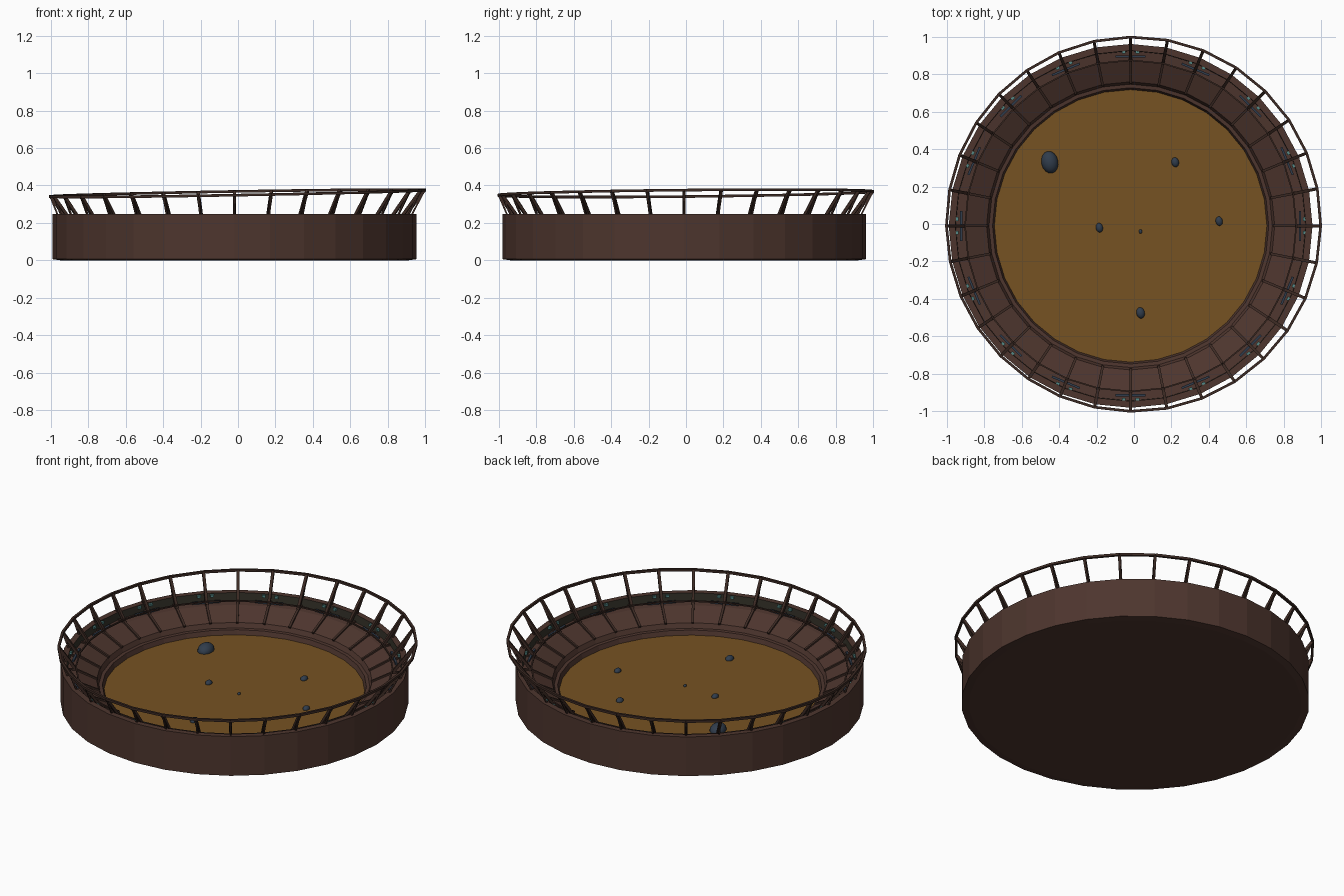
import bpy, bmesh, math
from mathutils import Vector

if "Cube" in bpy.data.objects:
    bpy.data.objects.remove(bpy.data.objects["Cube"])

SIDES = 32
CENTRE = Vector((-0.018, -0.01, 0))


def material(name, rgb):
    m = bpy.data.materials.new(name)
    m.use_nodes = True
    m.diffuse_color = (*rgb, 1)
    node = m.node_tree.nodes["Principled BSDF"]
    node.inputs["Base Color"].default_value = (*rgb, 1)
    node.inputs["Roughness"].default_value = 0.9
    return m


brown = material("brown wood", (0.075, 0.036, 0.027))
dark = material("dark timber", (0.045, 0.023, 0.017))
olive = material("dark olive", (0.035, 0.032, 0.022))
sand = material("ochre sand", (0.18, 0.085, 0.016))
slate = material("slate blue", (0.03, 0.046, 0.072))
teal = material("teal", (0.09, 0.25, 0.24))


def polar(a, r, z):
    return CENTRE + Vector((r * math.cos(a), r * math.sin(a), z))


def finish(bm, name, mat):
    bmesh.ops.recalc_face_normals(bm, faces=bm.faces)
    mesh = bpy.data.meshes.new(name)
    bm.to_mesh(mesh)
    bm.free()
    mesh.materials.append(mat)
    ob = bpy.data.objects.new(name, mesh)
    bpy.context.collection.objects.link(ob)
    return ob


def lathe(name, profile, mat, closed=False):
    bm = bmesh.new()
    rings = []
    for r, z in profile:
        if r == 0:
            rings.append([bm.verts.new(polar(0, 0, z))] * SIDES)
        else:
            rings.append([bm.verts.new(polar(math.tau * i / SIDES, r, z)) for i in range(SIDES)])
    pairs = list(zip(rings, rings[1:]))
    if closed:
        pairs.append((rings[-1], rings[0]))
    for lo, hi in pairs:
        for i in range(SIDES):
            j = (i + 1) % SIDES
            bm.faces.new(dict.fromkeys((lo[i], lo[j], hi[j], hi[i])))
    return finish(bm, name, mat)


def beam(bm, a, b, width):
    # square bar between two points
    d = b - a
    m = d.to_track_quat("Z", "Y").to_matrix().to_4x4()
    m.translation = (a + b) / 2
    geo = bmesh.ops.create_cube(bm, size=1)
    bmesh.ops.scale(bm, vec=(width, width, d.length), verts=geo["verts"])
    bmesh.ops.transform(bm, matrix=m, verts=geo["verts"])


def beams(name, segments, width, mat):
    bm = bmesh.new()
    for a, b in segments:
        beam(bm, a, b, width)
    return finish(bm, name, mat)


# Arena shell with curb, sloped seating, walkway and outer wall
shell = lathe("arena_shell", [
    (0, 0), (0.93, 0), (0.972, 0.006), (0.972, 0.247), (0.937, 0.247), (0.935, 0.2),
    (0.885, 0.195), (0.77, 0.14), (0.757, 0.112), (0.738, 0.11), (0.725, 0.07)], brown)
shell.data.materials.append(olive)
for face in shell.data.polygons:
    c = face.center - CENTRE
    if 0.92 < c.xy.length < 0.94 and 0.21 < c.z < 0.24:
        face.material_index = 1

lathe("sand_floor", [(0, 0.083), (0.728, 0.083)], sand)
angles = [math.tau * i / SIDES for i in range(SIDES)]


# Canopy ring rises and spreads toward one side
def top(a):
    lean = math.cos(a - math.radians(30))
    return polar(a, 1.0 + 0.018 * lean, 0.358 + 0.02 * lean)


step = math.tau / SIDES
beams("canopy_ring", [(top(a), top(a + step)) for a in angles], 0.014, dark)
beams("leaning_posts", [(polar(a, 0.885, 0.2), top(a)) for a in angles], 0.016, dark)
beams("post_braces", [(polar(a, 0.945, 0.24), top(a)) for a in angles], 0.009, dark)

# Seating ribs, walkway ribs and rail
beams("seating_ribs", [(polar(a, 0.765, 0.14), polar(a, 0.885, 0.198)) for a in angles], 0.014, dark)
beams("walkway_ribs", [(polar(a, 0.885, 0.198), polar(a, 0.937, 0.202)) for a in angles], 0.012, dark)
beams("seating_rail", [(polar(a, 0.885, 0.22), polar(a + step, 0.885, 0.22)) for a in angles], 0.008, dark)


# Slate benches with small teal lamps on the walkway
def across(a, r, z, half):
    t = Vector((-math.sin(a), math.cos(a), 0)) * half
    return polar(a, r, z) - t, polar(a, r, z) + t


bays = angles[::2]
beams("slate_benches", [across(a, 0.905, 0.207, 0.08) for a in bays], 0.012, slate)
beams("teal_lamps", [across(a + s * 0.04, 0.928, 0.235, 0.01) for a in bays for s in (-1, 1)], 0.014, teal)

# Rocks scattered on the sand: x, y, size
for i, (x, y, s) in enumerate([(-0.45, 0.33, 0.05), (0.22, 0.33, 0.022), (0.455, 0.015, 0.021),
                               (-0.185, -0.02, 0.021), (0.035, -0.04, 0.01), (0.035, -0.475, 0.025)]):
    bpy.ops.mesh.primitive_uv_sphere_add(segments=16, ring_count=8, location=(x, y, 0.085))
    rock = bpy.context.object
    rock.name = f"rock_{i + 1}"
    rock.scale = (s * 0.9, s * 1.2, s * 0.8)
    rock.rotation_euler.z = 0.2
    rock.data.materials.append(slate)
    bpy.ops.object.shade_smooth_by_angle()
